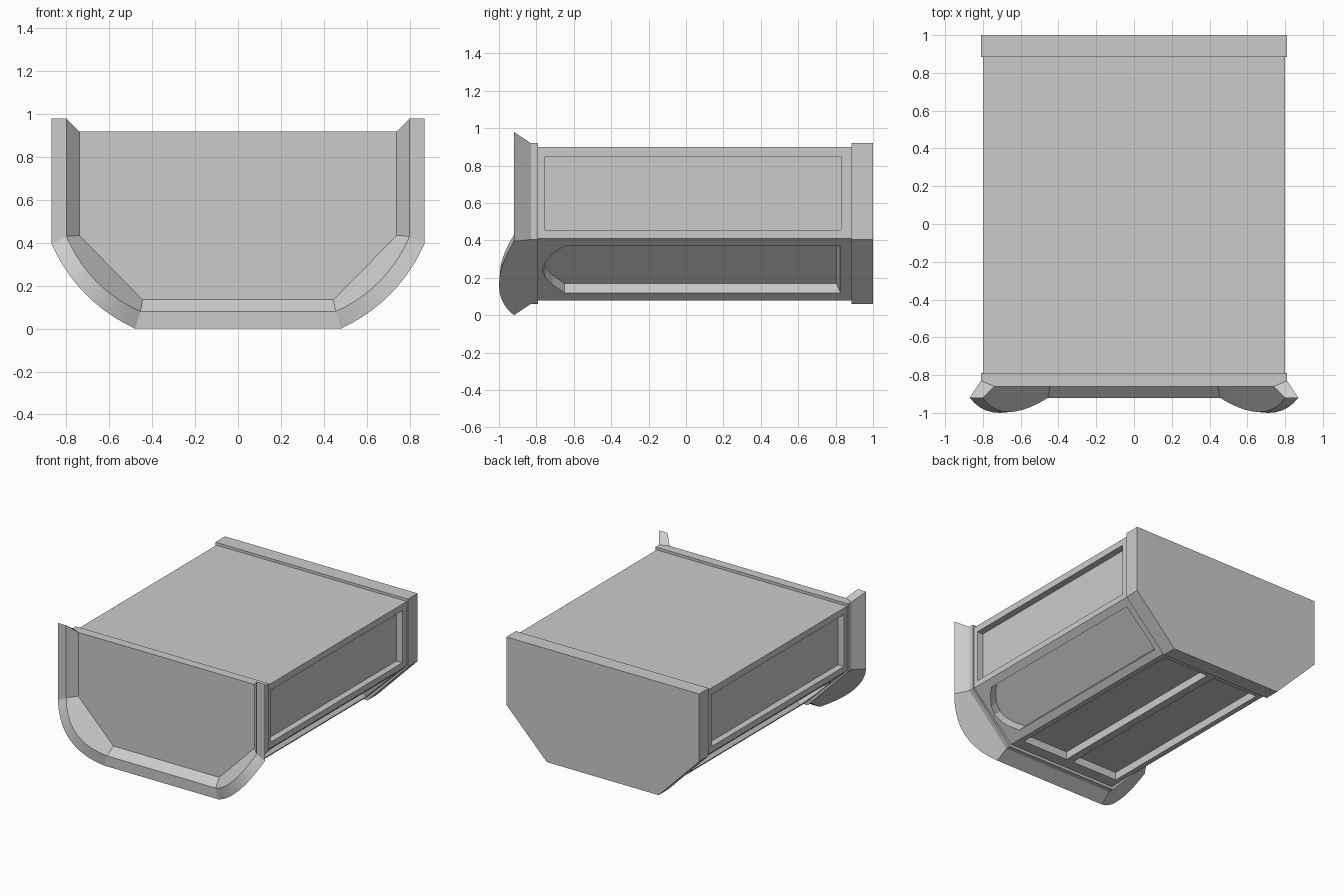
import bpy, bmesh

if "Cube" in bpy.data.objects:
    bpy.data.objects.remove(bpy.data.objects["Cube"])

N = 10  # segments along each lower corner of the front rim


def finish(name, bm):
    bmesh.ops.recalc_face_normals(bm, faces=bm.faces)
    me = bpy.data.meshes.new(name)
    bm.to_mesh(me)
    bm.free()
    ob = bpy.data.objects.new(name, me)
    bpy.context.collection.objects.link(ob)
    return ob


def prism(name, ring_a, ring_b):
    """Closed solid between two matching outlines."""
    bm = bmesh.new()
    a = [bm.verts.new(p) for p in ring_a]
    b = [bm.verts.new(p) for p in ring_b]
    n = len(a)
    bm.faces.new(a)
    bm.faces.new(b[::-1])
    for i in range(n):
        j = (i + 1) % n
        bm.faces.new((a[i], b[i], b[j], a[j]))
    return finish(name, bm)


def hull_outline(y, side, corner_z, base_x, base_z, top):
    right = [(side, y, top), (side, y, corner_z), (base_x, y, base_z)]
    return right + [(-x, yy, z) for x, yy, z in reversed(right)]


def cut(target, cutter):
    cutter.hide_render = True
    mod = target.modifiers.new("recess", 'BOOLEAN')
    mod.operation = 'DIFFERENCE'
    mod.solver = 'EXACT'
    mod.object = cutter
    bpy.context.view_layer.objects.active = target
    bpy.ops.object.modifier_apply(modifier=mod.name)
    bpy.data.objects.remove(cutter, do_unlink=True)


# Main body and back band
BODY = (0.80, 0.41, 0.46, 0.08, 0.90)
BAND = (0.81, 0.405, 0.47, 0.06, 0.92)
body = prism("container_body", hull_outline(-0.82, *BODY), hull_outline(0.92, *BODY))
prism("back_band", hull_outline(0.885, *BAND), hull_outline(1.0, *BAND))

# Outline of the lower side recess, with its rounded front end (y, z)
LOW = [(0.83, 0.12), (0.83, 0.37), (-0.65, 0.37), (-0.705, 0.335), (-0.75, 0.29),
       (-0.768, 0.245), (-0.75, 0.20), (-0.715, 0.165), (-0.65, 0.12)]


def chamfer_point(s, y, z, d):
    x = 0.46 + (z - 0.08) * 0.34 / 0.33
    return (s * (x + 0.696 * d), y, z - 0.717 * d)


for s in (1, -1):
    # Upper side recess
    rect = [(-0.755, 0.455), (0.83, 0.455), (0.83, 0.85), (-0.755, 0.85)]
    cut(body, prism("side_cutter", [(s * 0.85, y, z) for y, z in rect],
                    [(s * 0.75, y, z) for y, z in rect]))
    # Lower slanted recess
    cut(body, prism("slant_cutter", [chamfer_point(s, y, z, 0.02) for y, z in LOW],
                    [chamfer_point(s, min(y, 0.805), z, -0.07) for y, z in LOW]))
    # Underside recess
    rect = [(0.03, -0.70), (0.42, -0.70), (0.42, 0.83), (0.03, 0.83)]
    cut(body, prism("under_cutter", [(s * x, y, 0.0) for x, y in rect],
                    [(s * x, y, 0.14) for x, y in rect]))


# Front frame: band, flared rim with bulging corners, recessed face
def rim_ring(y, side, corner_z, base_x, base_z, top, bulge):
    pts = [(side, y, top)]
    for i in range(N + 1):
        t = i / N
        k = bulge * (1 - (2 * t - 1) ** 2)
        pts.append((side + (base_x - side) * t + 0.45 * k, y - k,
                    corner_z + (base_z - corner_z) * t - 0.45 * k))
    return pts + [(-x, yy, z) for x, yy, z in reversed(pts)]


bm = bmesh.new()
specs = [(-0.79, *BAND, 0), (-0.83, *BAND, 0),
         (-0.92, 0.87, 0.395, 0.48, 0.0, 0.98, 0.08),
         (-0.92, 0.80, 0.43, 0.455, 0.08, 0.98, 0.075),
         (-0.86, 0.74, 0.435, 0.445, 0.135, 0.92, 0)]
rings = [[bm.verts.new(p) for p in rim_ring(*s)] for s in specs]
for r, q in zip(rings, rings[1:]):
    for i in range(len(r) - 1):
        bm.faces.new((r[i], r[i + 1], q[i + 1], q[i]))
bm.faces.new(rings[0])
bm.faces.new(rings[-1])
A, B, C, D, E = rings
bm.faces.new((A[0], B[0], E[0], E[-1], B[-1], A[-1]))
for k in (0, -1):
    bm.faces.new((B[k], C[k], D[k], E[k]))
frame = finish("front_frame", bm)
bpy.ops.object.select_all(action='DESELECT')
frame.select_set(True)
bpy.context.view_layer.objects.active = frame
bpy.ops.object.shade_smooth_by_angle(angle=0.3)
